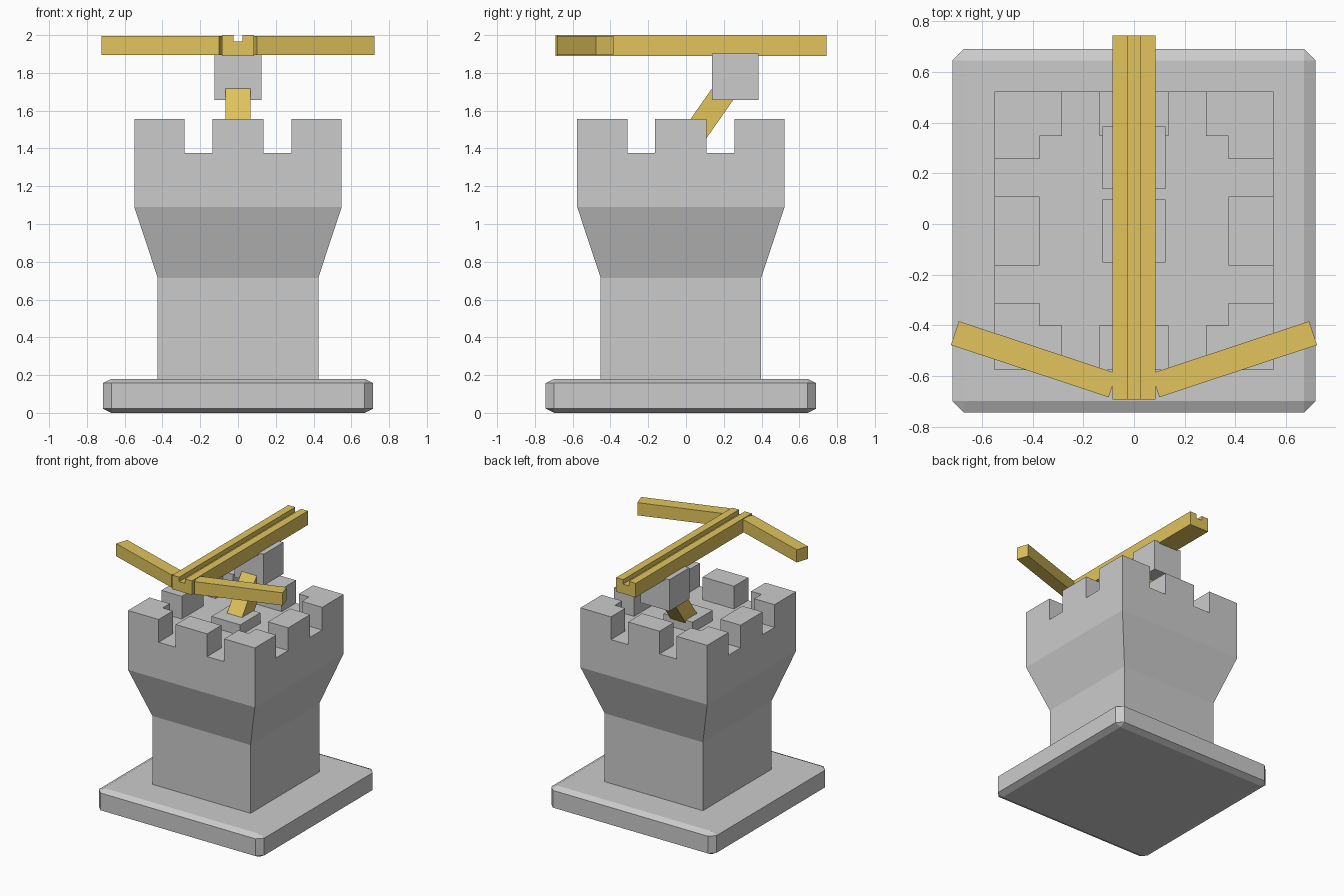
import bpy, bmesh, math
from mathutils import Matrix, Vector

if "Cube" in bpy.data.objects:
    bpy.data.objects.remove(bpy.data.objects["Cube"])

CY = -0.027  # the tower sits slightly towards the front

wood = bpy.data.materials.new("wood")
wood.diffuse_color = (0.75, 0.55, 0.11, 1)
wood.use_nodes = True
wood.node_tree.nodes["Principled BSDF"].inputs["Base Color"].default_value = wood.diffuse_color


def finish(name, bm, mat=None):
    bmesh.ops.recalc_face_normals(bm, faces=bm.faces)
    me = bpy.data.meshes.new(name)
    bm.to_mesh(me)
    bm.free()
    ob = bpy.data.objects.new(name, me)
    bpy.context.collection.objects.link(ob)
    if mat:
        me.materials.append(mat)
    return ob


def box(name, size, centre, rot=None, mat=None):
    bm = bmesh.new()
    m = Matrix.Translation(centre) @ (rot or Matrix()) @ Matrix.Diagonal((*size, 1))
    bmesh.ops.create_cube(bm, size=1, matrix=m)
    return finish(name, bm, mat)


# Base slab: chamfered, with the chamfer flattened vertically
bm = bmesh.new()
bmesh.ops.create_cube(bm, size=1, matrix=Matrix.Diagonal((1.432, 1.432, 0.36, 1)))
bmesh.ops.bevel(bm, geom=bm.edges[:], offset=0.045, segments=1, affect='EDGES')
bmesh.ops.scale(bm, vec=(1, 1, 0.5), verts=bm.verts)
bmesh.ops.translate(bm, vec=(0, CY, 0.09), verts=bm.verts)
finish("base", bm)

# Tower: floor grid, walls extruded down, battlements extruded up
FLOOR, TOP = 1.377, 1.555
cuts = [-0.549, -0.373, -0.284, -0.136, 0.136, 0.284, 0.373, 0.549]
bm = bmesh.new()
grid = [[bm.verts.new((x, y, FLOOR)) for y in cuts] for x in cuts]
solid = {0, 1, 3, 5, 6}
merlons = []
for i in range(7):
    for j in range(7):
        f = bm.faces.new((grid[i][j], grid[i + 1][j], grid[i + 1][j + 1], grid[i][j + 1]))
        if (i in (0, 6) and j in solid) or (j in (0, 6) and i in solid):
            merlons.append(f)
for z, s in ((1.09, 1), (0.715, 0.425 / 0.549), (0.17, 1)):
    rim = [e for e in bm.edges if e.is_boundary]
    new = bmesh.ops.extrude_edge_only(bm, edges=rim)["geom"]
    for v in new:
        if isinstance(v, bmesh.types.BMVert):
            v.co = Vector((v.co.x * s, v.co.y * s, z))
bmesh.ops.holes_fill(bm, edges=[e for e in bm.edges if e.is_boundary], sides=0)
up = bmesh.ops.extrude_face_region(bm, geom=merlons)["geom"]
for v in up:
    if isinstance(v, bmesh.types.BMVert):
        v.co.z = TOP
bmesh.ops.recalc_face_normals(bm, faces=bm.faces)
bmesh.ops.dissolve_limit(bm, angle_limit=0.02, verts=bm.verts, edges=bm.edges)
bmesh.ops.translate(bm, vec=(0, CY, 0), verts=bm.verts)
finish("tower", bm)

# Mount: floor block, slanted strut, upper block
box("floor_block", (0.25, 0.248, 0.10), (0, CY, 1.41))
lo, hi = Vector((0, 0.0, 1.41)), Vector((0, 0.225, 1.732))
d = hi - lo
box("strut", (0.13, d.length, 0.127), (lo + hi) / 2,
    Matrix.Rotation(math.atan2(d.z, d.y), 4, 'X'), wood)
box("upper_block", (0.25, 0.246, 0.246), (0, 0.261, 1.779))

# Rail: grooved section swept along y
w, g, z0, zg, z1 = 0.085, 0.025, 1.89, 1.965, 2.0
section = [(-w, z0), (w, z0), (w, z1), (g, z1), (g, zg), (-g, zg), (-g, z1), (-w, z1)]
bm = bmesh.new()
face = bm.faces.new([bm.verts.new((x, -0.692, z)) for x, z in section])
ext = bmesh.ops.extrude_face_region(bm, geom=[face])["geom"]
bmesh.ops.translate(bm, vec=(0, 1.435, 0),
                    verts=[v for v in ext if isinstance(v, bmesh.types.BMVert)])
finish("rail", bm, wood)

# Bow arms: mirrored left and right
for side, name in ((1, "bow_arm_right"), (-1, "bow_arm_left")):
    box(name, (0.655, 0.099, 0.099), (side * 0.395, -0.533, 1.9455),
        Matrix.Rotation(side * math.radians(18.3), 4, 'Z'), wood)
